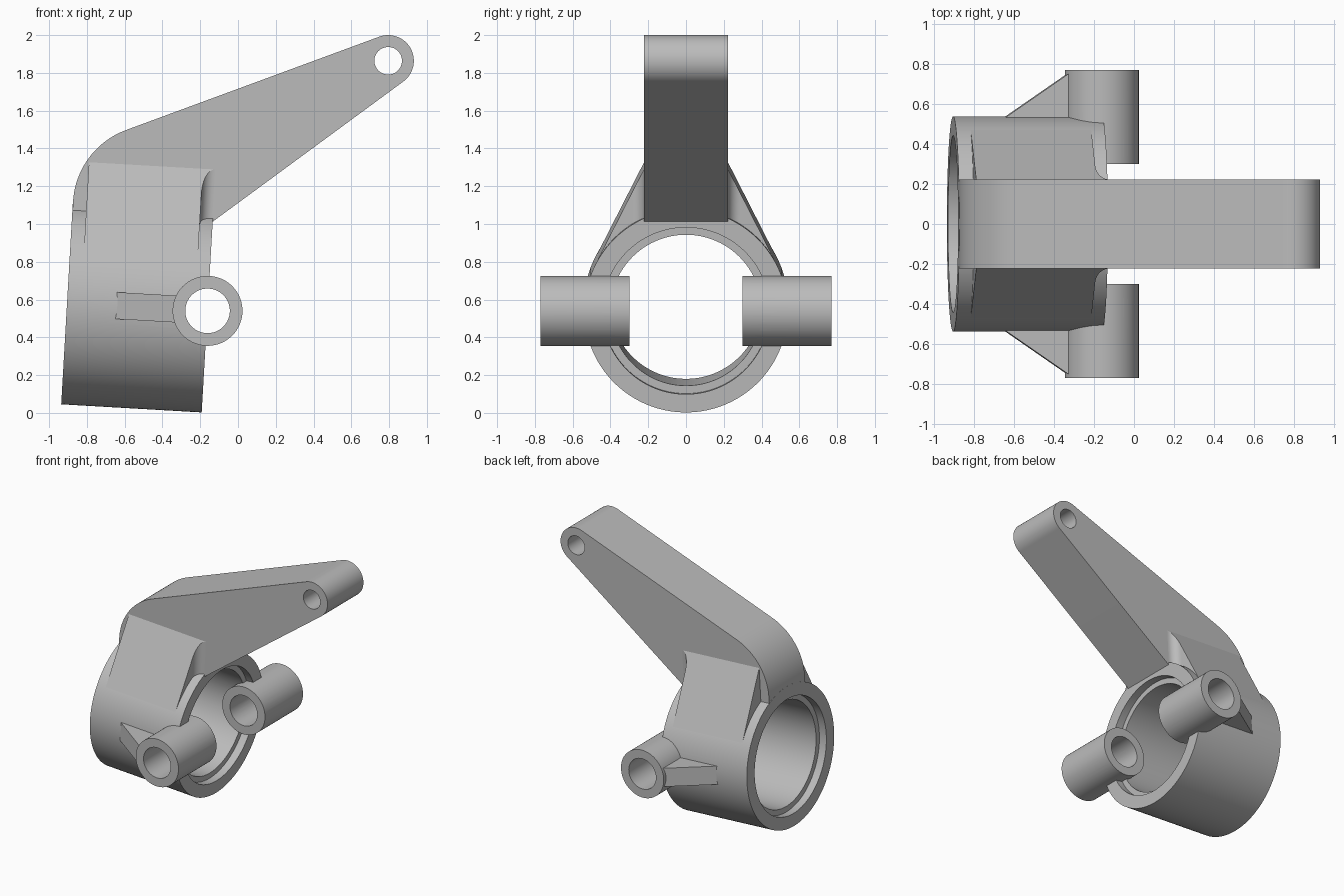
import bpy
import bmesh
from math import cos, sin, sqrt, pi, radians
from mathutils import Matrix, Vector

cube = bpy.data.objects.get("Cube")
if cube:
    bpy.data.objects.remove(cube, do_unlink=True)

metal = bpy.data.materials.new("cast_grey")
metal.use_nodes = True
grey = (0.5, 0.5, 0.5, 1)
metal.diffuse_color = grey
metal.node_tree.nodes["Principled BSDF"].inputs["Base Color"].default_value = grey

# Hub frame: origin at the closed-side rim, local x along the slightly tilted bore
HUB = Matrix.Translation((-0.905, 0, 0.583)) @ Matrix.Rotation(radians(3.3), 4, "Y")
PIVOT = Matrix.Translation(HUB @ Vector((0.745, 0, 0)))
LENGTH, RADIUS, SEAT, BORE = 0.745, 0.5385, 0.442, 0.4
TIP = Vector((0.795, 0, 1.864))
parts = []


def make(name, bm, matrix=Matrix.Identity(4)):
    bm.transform(matrix)
    bmesh.ops.recalc_face_normals(bm, faces=bm.faces[:])
    mesh = bpy.data.meshes.new(name)
    bm.to_mesh(mesh)
    bm.free()
    obj = bpy.data.objects.new(name, mesh)
    bpy.context.collection.objects.link(obj)
    mesh.materials.append(metal)
    return obj


def cylinder(name, radius, start, end, axis, matrix, segments=96):
    """Solid cylinder from start to end along local X or Y."""
    bm = bmesh.new()
    bmesh.ops.create_cone(bm, cap_ends=True, segments=segments, radius1=radius,
                          radius2=radius, depth=end - start)
    turn = Matrix.Rotation(radians(90), 4, "Y" if axis == "X" else "X")
    middle = (start + end) / 2
    shift = (middle, 0, 0) if axis == "X" else (0, middle, 0)
    return make(name, bm, matrix @ Matrix.Translation(shift) @ turn)


def prism(name, low, high, matrix=Matrix.Identity(4)):
    """Solid between two matching outlines."""
    bm = bmesh.new()
    a = [bm.verts.new(p) for p in low]
    b = [bm.verts.new(p) for p in high]
    bm.faces.new(a)
    bm.faces.new(b)
    for i in range(len(a)):
        j = (i + 1) % len(a)
        bm.faces.new((a[i], a[j], b[j], b[i]))
    return make(name, bm, matrix)


def lathe(name, profile, matrix, segments=160):
    """Closed (x, radius) outline turned around local X."""
    bm = bmesh.new()
    rings = []
    for x, r in profile:
        angles = [2 * pi * i / segments for i in range(segments)]
        rings.append([bm.verts.new((x, r * cos(t), r * sin(t))) for t in angles])
    for k, ring in enumerate(rings):
        following = rings[(k + 1) % len(rings)]
        for i in range(segments):
            j = (i + 1) % segments
            bm.faces.new((ring[i], ring[j], following[j], following[i]))
    return make(name, bm, matrix)


def arc(cx, cy, radius, start, end, steps):
    angles = [radians(start + (end - start) * i / steps) for i in range(steps + 1)]
    return [(cx + radius * cos(t), cy + radius * sin(t)) for t in angles]


def cut(target, tool):
    mod = target.modifiers.new("cut", "BOOLEAN")
    mod.operation = "DIFFERENCE"
    mod.solver = "EXACT"
    mod.object = tool
    bpy.context.view_layer.objects.active = target
    bpy.ops.object.modifier_apply(modifier=mod.name)
    bpy.data.objects.remove(tool, do_unlink=True)


# Hub barrel with a bearing seat at each rim
seat_end = LENGTH - 0.06
barrel = lathe("hub_barrel", [
    (0, RADIUS), (LENGTH, RADIUS), (LENGTH, SEAT), (seat_end, SEAT),
    (seat_end, BORE), (0.06, BORE), (0.06, SEAT), (0, SEAT)], HUB)
cut(barrel, cylinder("pivot_hole", 0.118, -1, 1, "Y", PIVOT, 64))
parts.append(barrel)

# Lever arm: side profile with rounded shoulder and rounded tip, seated in the barrel wall
profile = [(-0.877, 1.043)]
profile += arc(-0.444, 1.094, 0.43, 176.8, 110.3, 20)
profile += arc(TIP.x, TIP.z, 0.136, 110.3, -53.6, 32)
profile += [(-0.1358, 1.011), (-0.1368, 1.0)]
low, high = [[(x, y, z) for x, z in profile] for y in (-0.222, 0.222)]
arm = prism("lever_arm", low, high)
cut(arm, cylinder("tip_hole", 0.073, -1, 1, "Y", Matrix.Translation(TIP), 48))
parts.append(arm)

# Sloping shoulders tangent to the barrel, flared into the arm at the open end
plan = [(0.073, 0.216), (0.073, 0.478), (0.677, 0.478)]
plan += arc(0.742, 0.287, 0.065, 180, 270, 10) + [(0.742, 0.216)]
slope = radians(27)
# Triangular ribs behind the pivot bosses
rib_plan = [(0.25, 0.48), (0.25, 0.527), (0.59, 0.762), (0.59, 0.48)]

for side, label in ((-1, "right"), (1, "left")):
    low = [(t, side * y, sqrt(0.505 ** 2 - y * y)) for t, y in plan]
    high = [(t, side * y, (0.538 - y * cos(slope)) / sin(slope)) for t, y in plan]
    parts.append(prism(label + "_shoulder", low, high, HUB))

    low, high = [[(t, side * y, z) for t, y in rib_plan] for z in (-0.071, 0.071)]
    parts.append(prism(label + "_rib", low, high, HUB))

    # Pivot boss, hollow and trimmed to the bore
    start, end = sorted((side * 0.3, side * 0.77))
    boss = cylinder(label + "_pivot_boss", 0.185, start, end, "Y", PIVOT)
    cut(boss, cylinder("bore", BORE + 0.001, -0.4, 1.3, "X", HUB, 160))
    cut(boss, cylinder("pivot_hole", 0.118, -1, 1, "Y", PIVOT, 64))
    parts.append(boss)

# Smooth round surfaces, keep hard edges
bpy.ops.object.select_all(action="DESELECT")
for part in parts:
    part.select_set(True)
bpy.context.view_layer.objects.active = barrel
bpy.ops.object.shade_smooth_by_angle(angle=radians(20))
